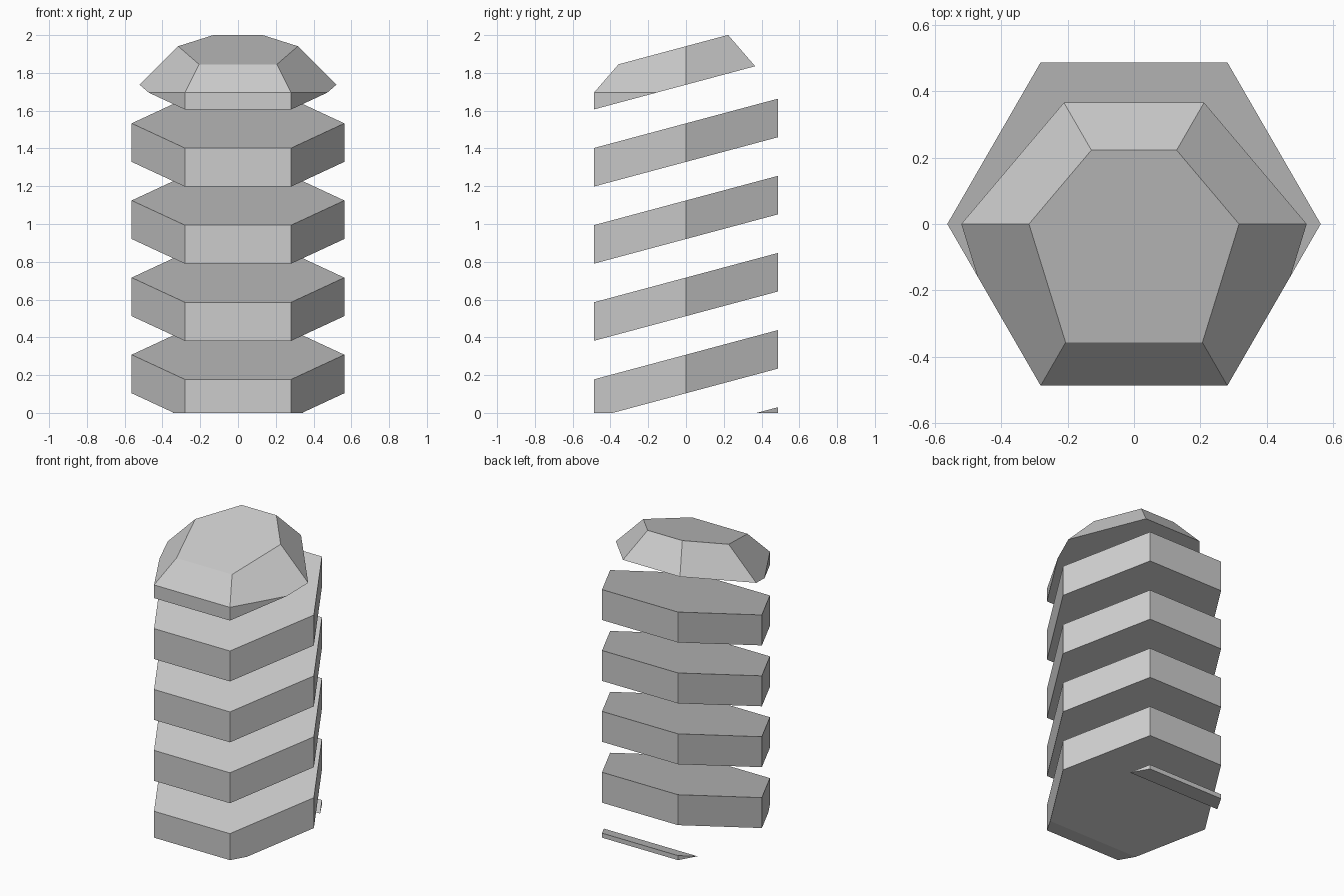
import bpy
import bmesh
import math
from mathutils import Vector

cube = bpy.data.objects.get("Cube")
if cube:
    bpy.data.objects.remove(cube, do_unlink=True)

RADIUS = 0.563        # hexagon corner radius
SHOULDER = 1.695      # height where the walls turn into the point
TILT = math.tan(math.radians(15))
PITCH = 0.4083        # vertical spacing of slices
THICK = 0.204         # vertical thickness of a slice
FIRST = 0.104         # underside of the first full slice at the axis

grey = bpy.data.materials.new("plain_grey")
grey.use_nodes = True
colour = (0.604, 0.604, 0.604, 1)
grey.diffuse_color = colour
grey.node_tree.nodes["Principled BSDF"].inputs["Base Color"].default_value = colour


def pointed_prism():
    """Six-sided column with a pyramid point."""
    bm = bmesh.new()
    rings = []
    for z in (0, SHOULDER):
        rings.append([bm.verts.new((RADIUS * math.cos(i * math.pi / 3),
                                    RADIUS * math.sin(i * math.pi / 3), z))
                      for i in range(6)])
    low, high = rings
    apex = bm.verts.new((0, 0, SHOULDER + RADIUS))
    bm.faces.new(low[::-1])
    for i in range(6):
        j = (i + 1) % 6
        bm.faces.new((low[i], low[j], high[j], high[i]))
        bm.faces.new((high[i], high[j], apex))
    return bm


def cut(bm, height, up):
    """Remove everything beyond a tilted plane and cap the opening."""
    normal = Vector((0, -TILT, 1)).normalized() * up
    result = bmesh.ops.bisect_plane(
        bm, geom=bm.verts[:] + bm.edges[:] + bm.faces[:], dist=1e-5,
        plane_co=(0, 0, height), plane_no=normal, clear_outer=True)
    edges = [e for e in result["geom_cut"] if isinstance(e, bmesh.types.BMEdge)]
    if edges:
        bmesh.ops.holes_fill(bm, edges=edges, sides=0)


def slice_part(name, index):
    bm = pointed_prism()
    base = FIRST + index * PITCH
    cut(bm, base + THICK, 1)
    cut(bm, base, -1)
    bmesh.ops.recalc_face_normals(bm, faces=bm.faces[:])
    mesh = bpy.data.meshes.new(name)
    bm.to_mesh(mesh)
    bm.free()
    mesh.materials.append(grey)
    bpy.context.collection.objects.link(bpy.data.objects.new(name, mesh))


# Sliver at the foot, four full slices, then the faceted cap
names = ["foot_sliver", "slice_1", "slice_2", "slice_3", "slice_4", "faceted_cap"]
for index, name in enumerate(names, start=-1):
    slice_part(name, index)
